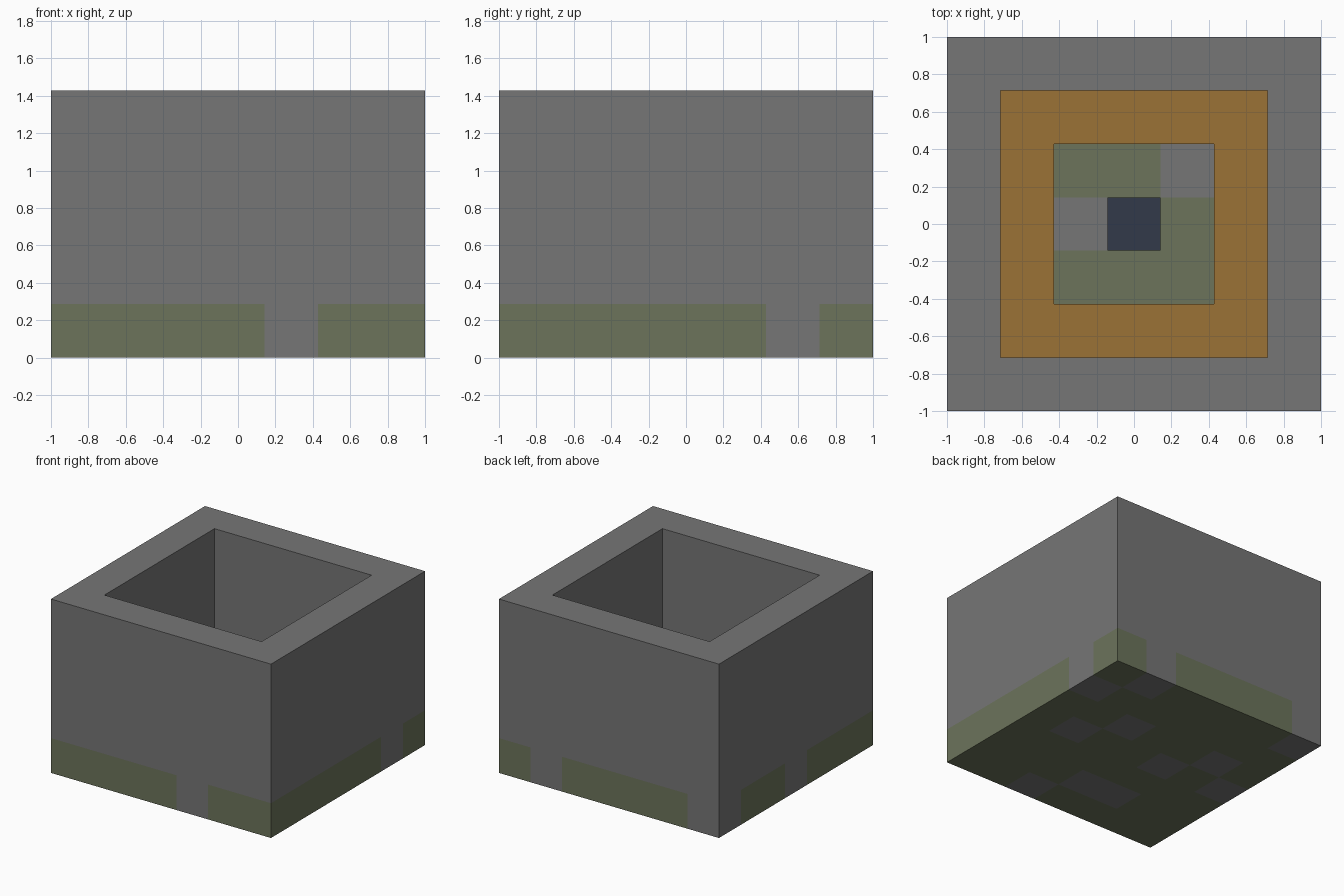
import bpy
import bmesh

cube = bpy.data.objects.get("Cube")
if cube:
    bpy.data.objects.remove(cube, do_unlink=True)

N = 7            # blocks along each side
U = 2 / N        # size of one block


def material(name, rgb):
    mat = bpy.data.materials.new(name)
    mat.use_nodes = True
    color = (*rgb, 1)
    mat.diffuse_color = color
    bsdf = mat.node_tree.nodes["Principled BSDF"]
    bsdf.inputs["Base Color"].default_value = color
    bsdf.inputs["Roughness"].default_value = 0.9
    return mat


stone = material("grey stone", (0.18, 0.18, 0.18))
moss = material("mossy stone", (0.15, 0.174, 0.105))
wood = material("orange wood", (0.33, 0.171, 0.037))
dark = material("dark blue", (0.032, 0.042, 0.067))


def finish(bm, name, mats):
    bmesh.ops.recalc_face_normals(bm, faces=bm.faces)
    mesh = bpy.data.meshes.new(name)
    bm.to_mesh(mesh)
    bm.free()
    for mat in mats:
        mesh.materials.append(mat)
    obj = bpy.data.objects.new(name, mesh)
    bpy.context.collection.objects.link(obj)
    return obj


def square_shell(name, profile, mat, ring=True):
    """Sweep (half width, height) points, in blocks, around a square."""
    bm = bmesh.new()
    loops = [[bm.verts.new((sx * h * U, sy * h * U, z * U))
              for sx, sy in ((-1, -1), (1, -1), (1, 1), (-1, 1))]
             for h, z in profile]
    pairs = list(zip(loops, loops[1:]))
    if ring:
        pairs.append((loops[-1], loops[0]))
    else:
        bm.faces.new(loops[0])
        bm.faces.new(loops[-1])
    for a, b in pairs:
        for i in range(4):
            j = (i + 1) % 4
            bm.faces.new((a[i], a[j], b[j], b[i]))
    return finish(bm, name, [mat])


# Mossy foundation: a block grid with scattered clean stones (column, row)
clean = {(4, 0), (2, 1), (3, 1), (0, 3), (2, 3), (5, 3),
         (1, 4), (4, 4), (6, 5), (0, 6), (5, 6)}
bm = bmesh.new()
bmesh.ops.create_grid(bm, x_segments=N, y_segments=N, size=1)
top = bmesh.ops.extrude_face_region(bm, geom=bm.faces[:], use_keep_orig=True)
bmesh.ops.translate(bm, vec=(0, 0, U),
                    verts=[g for g in top["geom"] if isinstance(g, bmesh.types.BMVert)])
for face in bm.faces:
    c = face.calc_center_median()
    cell = tuple(min(N - 1, max(0, int((v + 1) / U))) for v in (c.x, c.y))
    face.material_index = 0 if cell in clean else 1
finish(bm, "foundation", [stone, moss])

# Tall stone wall around the pit
square_shell("outer_wall", [(3.5, 1), (3.5, 5), (2.5, 5), (2.5, 1)], stone)

# Wooden ledge inside the wall
square_shell("wooden_ledge", [(2.5, 1), (2.5, 2), (1.5, 2), (1.5, 1)], wood)

# Dark block in the middle of the floor
square_shell("centre_block", [(0.5, 1), (0.5, 2)], dark, ring=False)
